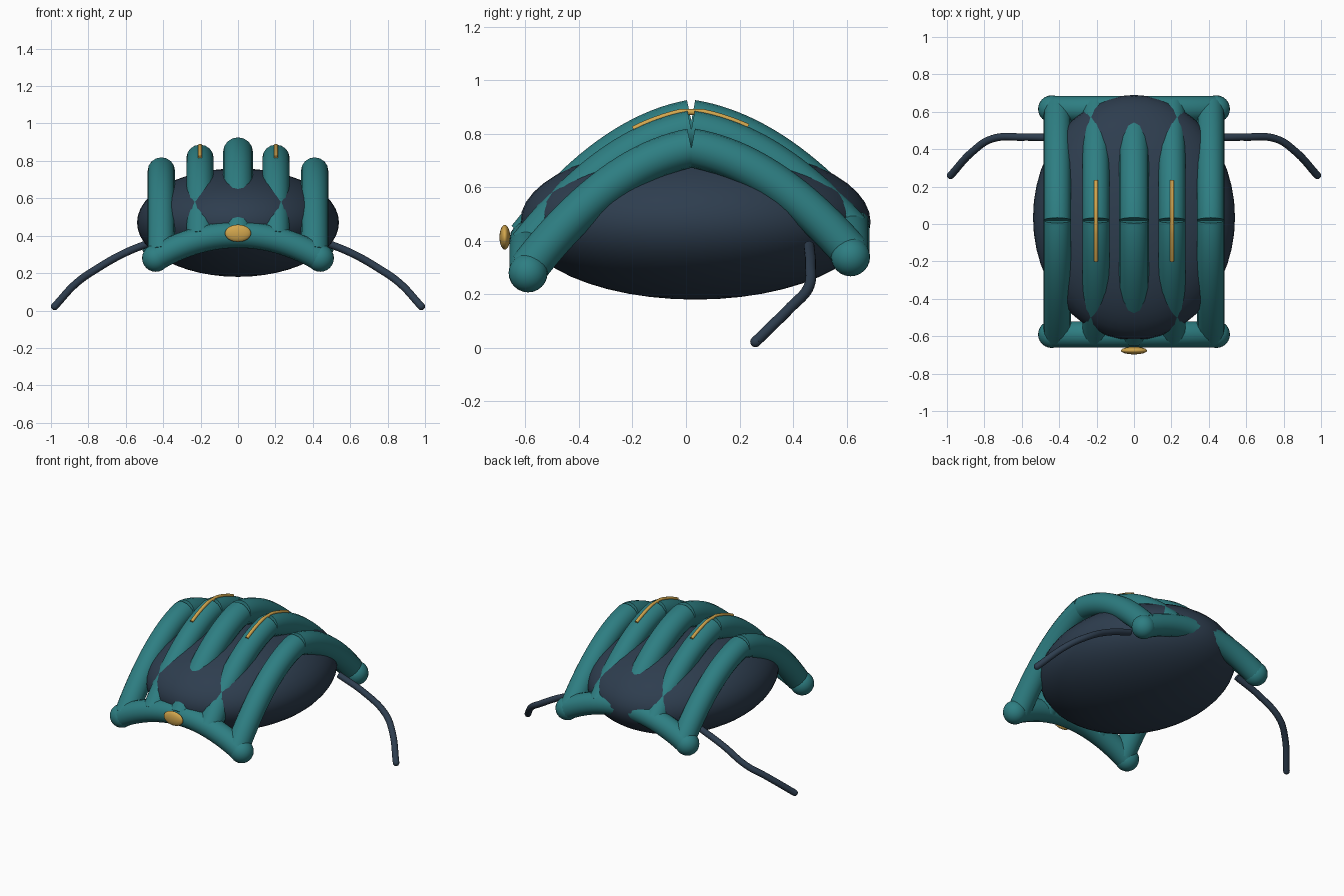
import bpy
import math

cube = bpy.data.objects.get("Cube")
if cube:
    bpy.data.objects.remove(cube, do_unlink=True)


def material(name, rgb):
    m = bpy.data.materials.new(name)
    m.use_nodes = True
    m.diffuse_color = (*rgb, 1)
    m.node_tree.nodes["Principled BSDF"].inputs["Base Color"].default_value = (*rgb, 1)
    return m


TEAL = material("teal", (0.027, 0.21, 0.225))
NAVY = material("navy", (0.027, 0.047, 0.077))
GOLD = material("gold", (0.64, 0.38, 0.075))


def ellipsoid(name, centre, radii, mat, segments=32, rings=16):
    bpy.ops.mesh.primitive_uv_sphere_add(segments=segments, ring_count=rings, location=centre)
    ob = bpy.context.object
    ob.name = name
    ob.scale = radii
    bpy.ops.object.transform_apply(location=False, rotation=False, scale=True)
    ob.data.materials.append(mat)
    bpy.ops.object.shade_smooth()
    return ob


def tube(name, points, radius, mat, kind="POLY"):
    """Round tube along a path, turned into a mesh with flat ends."""
    cu = bpy.data.curves.new(name, "CURVE")
    cu.dimensions = "3D"
    cu.bevel_depth = radius
    cu.bevel_resolution = 6
    cu.resolution_u = 8
    cu.use_fill_caps = True
    sp = cu.splines.new(kind)
    if kind == "BEZIER":
        sp.bezier_points.add(len(points) - 1)
        for bp, p in zip(sp.bezier_points, points):
            bp.co = p
            bp.handle_left_type = bp.handle_right_type = "AUTO"
    else:
        sp.points.add(len(points) - 1)
        for sp_point, p in zip(sp.points, points):
            sp_point.co = (*p, 1)
    ob = bpy.data.objects.new(name, cu)
    bpy.context.collection.objects.link(ob)
    bpy.ops.object.select_all(action="DESELECT")
    ob.select_set(True)
    bpy.context.view_layer.objects.active = ob
    bpy.ops.object.convert(target="MESH")
    ob = bpy.context.object
    ob.name = name
    ob.data.materials.clear()
    ob.data.materials.append(mat)
    bpy.ops.object.shade_smooth_by_angle(angle=math.radians(40))
    return ob


# Padded body
ellipsoid("body", (0, 0.035, 0.47), (0.54, 0.655, 0.29), NAVY, 48, 24)

# Cross bars: arched, with ball ends
MID_Y = 0.02
HALF_X = 0.44
BAR_RISE = 0.125
BARS = {"front": (-0.59, 0.28), "rear": (0.615, 0.34)}


def bar_height(low, x):
    return low + BAR_RISE * (1 - (x / HALF_X) ** 2)


for end, (y, low) in BARS.items():
    xs = [HALF_X * (i / 10 - 1) for i in range(21)]
    tube(f"{end}_bar", [(x, y, bar_height(low, x)) for x in xs], 0.07, TEAL)
    for side, s in (("left", 1), ("right", -1)):
        ellipsoid(f"{end}_bar_end_{side}", (s * HALF_X, y, low), (0.073,) * 3, TEAL, 24, 12)


# Ribs: each arches from a cross bar up to the middle seam
def rib_point(x, top, end, t):
    y, low = BARS[end]
    foot = bar_height(low, x)
    return (x, MID_Y + (y - MID_Y) * t, top - (top - foot) * (0.25 * t + 0.75 * t * t))


RIBS = [("outer_right", -0.41, 0.747, 0.073), ("inner_right", -0.203, 0.815, 0.073),
        ("centre", 0, 0.847, 0.08),
        ("inner_left", 0.203, 0.815, 0.073), ("outer_left", 0.41, 0.747, 0.073)]
for name, x, top, radius in RIBS:
    for end in BARS:
        path = [rib_point(x, top, end, i / 20) for i in range(21)]
        tube(f"{end}_rib_{name}", path, radius, TEAL)

# Gold piping along the crest of the inner ribs
for side, x in (("left", 0.203), ("right", -0.203)):
    crest = []
    for end, reach in (("front", 0.345), ("rear", 0.4)):
        part = []
        for i in range(1, 9):
            t = reach * i / 8
            _, y, z = rib_point(x, 0.815, end, t)
            slope = math.atan(0.73 * (0.25 + 1.5 * t))
            out = -1 if end == "front" else 1
            part.append((x, y + out * 0.073 * math.sin(slope), z + 0.073 * math.cos(slope)))
        part = [p for p in part if abs(p[1] - MID_Y) < 0.24]
        crest += part[::-1] if end == "front" else part
    tube(f"piping_{side}", crest, 0.011, GOLD)

# Oval front clasp
ellipsoid("clasp", (0, -0.677, 0.413), (0.07, 0.02, 0.046), GOLD)

# Thin trailing straps
STRAP = [(0.42, 0.46, 0.38), (0.6, 0.465, 0.31), (0.76, 0.455, 0.22),
         (0.86, 0.39, 0.15), (0.98, 0.26, 0.022)]
for side, s in (("left", 1), ("right", -1)):
    pts = [(s * x, y, z) for x, y, z in STRAP]
    tube(f"strap_{side}", pts, 0.02, NAVY, "BEZIER")
    ellipsoid(f"strap_tip_{side}", pts[-1], (0.02,) * 3, NAVY, 16, 8)
